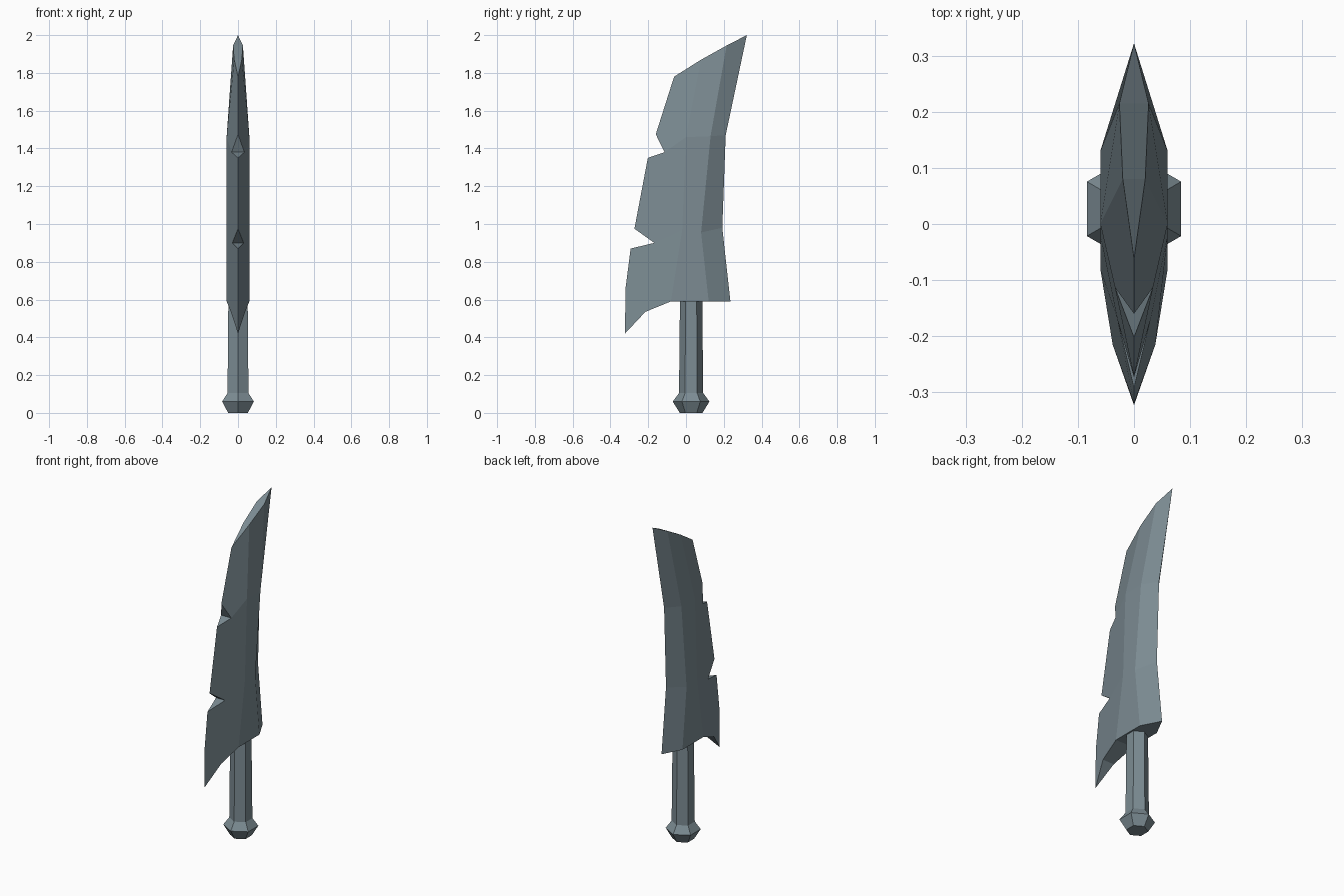
import bpy, bmesh, math

if "Cube" in bpy.data.objects:
    bpy.data.objects.remove(bpy.data.objects["Cube"])

steel = bpy.data.materials.new("blue grey steel")
steel.diffuse_color = (0.20, 0.26, 0.29, 1)
steel.use_nodes = True
steel.node_tree.nodes["Principled BSDF"].inputs["Base Color"].default_value = steel.diffuse_color


def finish(name, bm):
    bmesh.ops.recalc_face_normals(bm, faces=bm.faces[:])
    me = bpy.data.meshes.new(name)
    bm.to_mesh(me)
    bm.free()
    me.materials.append(steel)
    ob = bpy.data.objects.new(name, me)
    bpy.context.collection.objects.link(ob)
    return ob


# Blade points: name -> (half thickness, y, z)
P = {
    # cutting edge, with two chipped notches (n1, n2)
    "heel": (0, -.323, .42), "e1": (0, -.32, .66), "e2": (0, -.293, .87),
    "n1": (.03, -.168, .90), "e3": (0, -.273, .975), "e4": (0, -.202, 1.35),
    "n2": (.034, -.113, 1.38), "e5": (0, -.16, 1.475), "e6": (0, -.063, 1.78),
    # front ridge
    "k": (.038, -.215, .535), "r0": (.06, -.08, .59), "r1": (.06, -.02, .97),
    "r2": (.06, .0, 1.46), "r3": (.02, .08, 1.87),
    # back ridge
    "b0": (.06, .12, .59), "b1": (.06, .08, .955), "b2": (.06, .13, 1.465),
    "b3": (.026, .215, 1.945),
    # spine and tip
    "s0": (0, .235, .59), "s1": (0, .192, .98), "s2": (0, .21, 1.47), "tip": (0, .322, 2.0),
}
bm = bmesh.new()
V = {}
for n, (x, y, z) in P.items():
    V[n, 1] = bm.verts.new((x, y, z))
    V[n, -1] = bm.verts.new((-x, y, z)) if x else V[n, 1]

# Side facets, made on both sides
sides = ["heel k r0 r1 n1 e2 e1", "n1 r1 r2 n2 e4 e3", "n2 r2 r3 e6 e5",
         "r0 b0 b1 r1", "r1 b1 b2 r2", "r2 b2 b3 r3",
         "b0 s0 s1 b1", "b1 s1 s2 b2", "b2 s2 tip b3"]
for s in (1, -1):
    for f in sides:
        bm.faces.new([V[n, s] for n in f.split()])

# Faces that bridge the two sides: notches, top bevel, underside
for strip in ("e2 n1", "e3 n1", "e4 n2", "e5 n2", "e6 r3 b3 tip", "heel k r0 b0 s0"):
    names = strip.split()
    for a, c in zip(names, names[1:]):
        loop = [V[a, 1], V[c, 1], V[c, -1], V[a, -1]]
        bm.faces.new(list(dict.fromkeys(loop)))
finish("blade", bm)


def hex_post(name, rings, cy=0.027):
    """Six-sided column from (radius, z) rings, corners toward +-y."""
    bm = bmesh.new()
    rows = [[bm.verts.new((r * math.sin(i * math.pi / 3), cy + r * math.cos(i * math.pi / 3), z))
             for i in range(6)] for r, z in rings]
    for lo, hi in zip(rows, rows[1:]):
        for i in range(6):
            j = (i + 1) % 6
            bm.faces.new((lo[i], lo[j], hi[j], hi[i]))
    bm.faces.new(rows[0])
    bm.faces.new(rows[-1])
    return finish(name, bm)


# Grip and pommel
hex_post("grip", [(.064, .10), (.059, .60)])
hex_post("pommel", [(.06, 0), (.097, .06), (.064, .105)])
